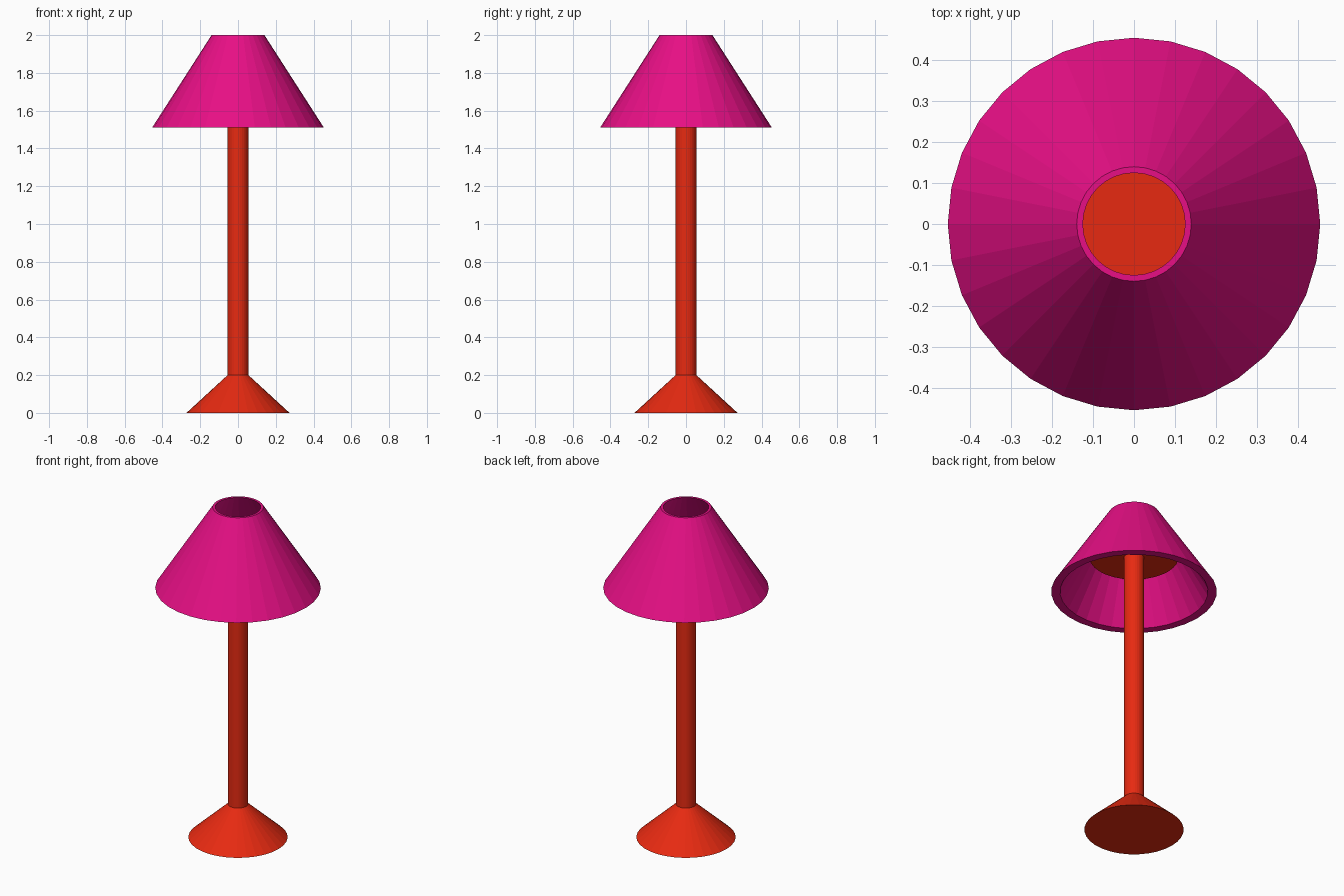
import bpy
import bmesh
from math import sin, cos, tau

if "Cube" in bpy.data.objects:
    bpy.data.objects.remove(bpy.data.objects["Cube"])

SIDES = 32


def material(name, color):
    mat = bpy.data.materials.new(name)
    mat.diffuse_color = (*color, 1.0)
    mat.use_nodes = True
    mat.node_tree.nodes["Principled BSDF"].inputs["Base Color"].default_value = mat.diffuse_color
    return mat


def lathe(name, profile, mat, closed=False):
    """Spin (radius, z) points about z; a closed profile makes a hollow ring,
    an open one gets flat caps at both ends."""
    bm = bmesh.new()
    rings = [[bm.verts.new((r * sin(tau * i / SIDES), r * cos(tau * i / SIDES), z))
              for i in range(SIDES)] for r, z in profile]
    pairs = list(zip(rings, rings[1:]))
    if closed:
        pairs.append((rings[-1], rings[0]))
    else:
        bm.faces.new(rings[0])
        bm.faces.new(rings[-1])
    for a, b in pairs:
        for i in range(SIDES):
            j = (i + 1) % SIDES
            bm.faces.new((a[i], a[j], b[j], b[i]))
    bmesh.ops.recalc_face_normals(bm, faces=bm.faces)
    mesh = bpy.data.meshes.new(name)
    bm.to_mesh(mesh)
    bm.free()
    mesh.materials.append(mat)
    obj = bpy.data.objects.new(name, mesh)
    bpy.context.collection.objects.link(obj)
    return obj


red = material("red", (0.8, 0.023, 0.0056))
magenta = material("magenta", (0.8, 0.0048, 0.235))

# Conical foot, pole, and the flat plate holding the shade
lathe("lamp_stand", [(0.273, 0), (0.055, 0.2), (0.055, 1.725), (0.245, 1.728)], red)

# Hollow shade, open at both ends, with a wall that tapers upward
lathe("lamp_shade", [(0.455, 1.51), (0.14, 2.0), (0.125, 2.0), (0.407, 1.51)],
      magenta, closed=True)
